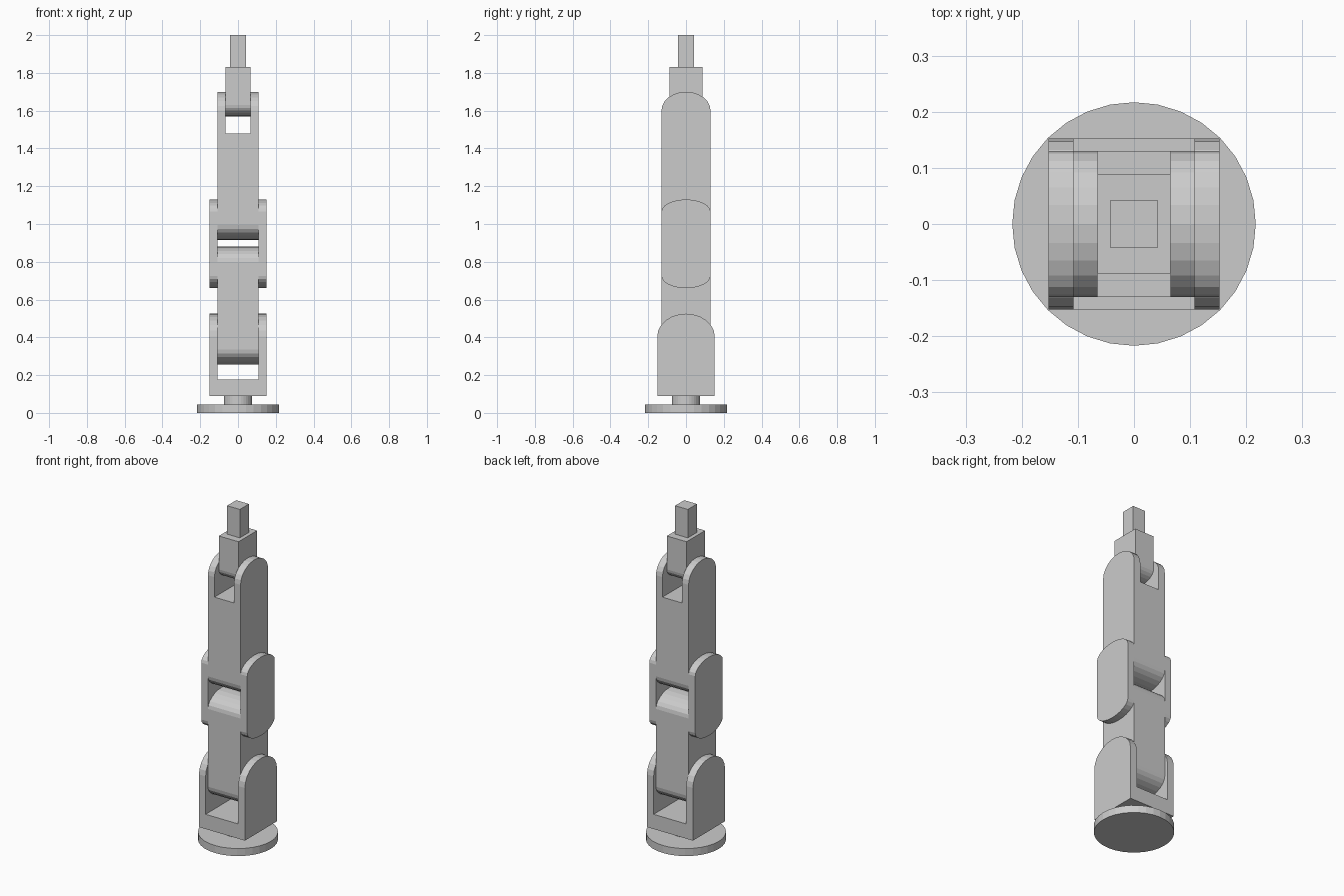
import bpy, bmesh, math

cube = bpy.data.objects.get("Cube")
if cube:
    bpy.data.objects.remove(cube, do_unlink=True)

grey = bpy.data.materials.new("plain_grey")
grey.use_nodes = True
COLOUR = (0.6, 0.6, 0.6, 1)
grey.diffuse_color = COLOUR
grey.node_tree.nodes["Principled BSDF"].inputs["Base Color"].default_value = COLOUR


def finish(name, bm):
    bmesh.ops.recalc_face_normals(bm, faces=bm.faces)
    mesh = bpy.data.meshes.new(name)
    bm.to_mesh(mesh)
    bm.free()
    mesh.materials.append(grey)
    obj = bpy.data.objects.new(name, mesh)
    bpy.context.collection.objects.link(obj)
    return obj


def arc(half_y, z_edge, rise, start, steps=12):
    """Half-ellipse in the YZ plane, running over the top or under the bottom."""
    angles = [start + math.pi * i / steps for i in range(steps + 1)]
    return [(half_y * math.cos(a), z_edge + rise * math.sin(a)) for a in angles]


def link(name, x0, x1, half_y, z0, z1, bottom=0, top=0):
    """Bar extruded along x, with optional rounded bottom and top ends."""
    upper = arc(half_y, z1 - top, top, 0) if top else [(half_y, z1), (-half_y, z1)]
    lower = arc(half_y, z0 + bottom, bottom, math.pi) if bottom else [(-half_y, z0), (half_y, z0)]
    bm = bmesh.new()
    face = bm.faces.new([bm.verts.new((x0, y, z)) for y, z in upper + lower])
    new = bmesh.ops.extrude_face_region(bm, geom=[face])["geom"]
    bmesh.ops.translate(bm, vec=(x1 - x0, 0, 0),
                        verts=[v for v in new if isinstance(v, bmesh.types.BMVert)])
    return finish(name, bm)


def disc(name, radius, z0, z1, sides=32):
    bm = bmesh.new()
    bmesh.ops.create_cone(bm, cap_ends=True, segments=sides, radius1=radius,
                          radius2=radius, depth=z1 - z0)
    bmesh.ops.translate(bm, vec=(0, 0, (z0 + z1) / 2), verts=bm.verts)
    return finish(name, bm)


def cut_slot(obj, half_x, z0, z1):
    """Open a fork through the top of a bar."""
    cutter = link(obj.name + "_slot_cutter", -half_x, half_x, 0.3, z0, z1)
    cutter.hide_render = True
    mod = obj.modifiers.new("slot", 'BOOLEAN')
    mod.object = cutter
    mod.solver = 'EXACT'
    bpy.context.view_layer.objects.active = obj
    bpy.ops.object.modifier_apply(modifier=mod.name)
    bpy.data.objects.remove(cutter, do_unlink=True)


# Base and swivel
disc("base_disc", 0.217, 0, 0.045)
disc("swivel_neck", 0.075, 0.045, 0.09)

# Shoulder fork
fork = link("shoulder_fork", -0.152, 0.152, 0.152, 0.09, 0.525, top=0.12)
cut_slot(fork, 0.108, 0.178, 0.7)

# Arms
link("lower_arm", -0.108, 0.108, 0.13, 0.255, 0.88, bottom=0.08, top=0.08)
upper = link("upper_arm", -0.108, 0.108, 0.13, 0.915, 1.7, bottom=0.08, top=0.1)
cut_slot(upper, 0.065, 1.48, 1.9)

# Elbow plates on both sides
for side, sign in (("left", 1), ("right", -1)):
    link("elbow_plate_" + side, sign * 0.108, sign * 0.152, 0.13, 0.66, 1.13, bottom=0.065, top=0.065)

# Wrist and tip
link("wrist", -0.065, 0.065, 0.088, 1.57, 1.83, bottom=0.06)
link("tip", -0.042, 0.042, 0.043, 1.83, 2.0)
